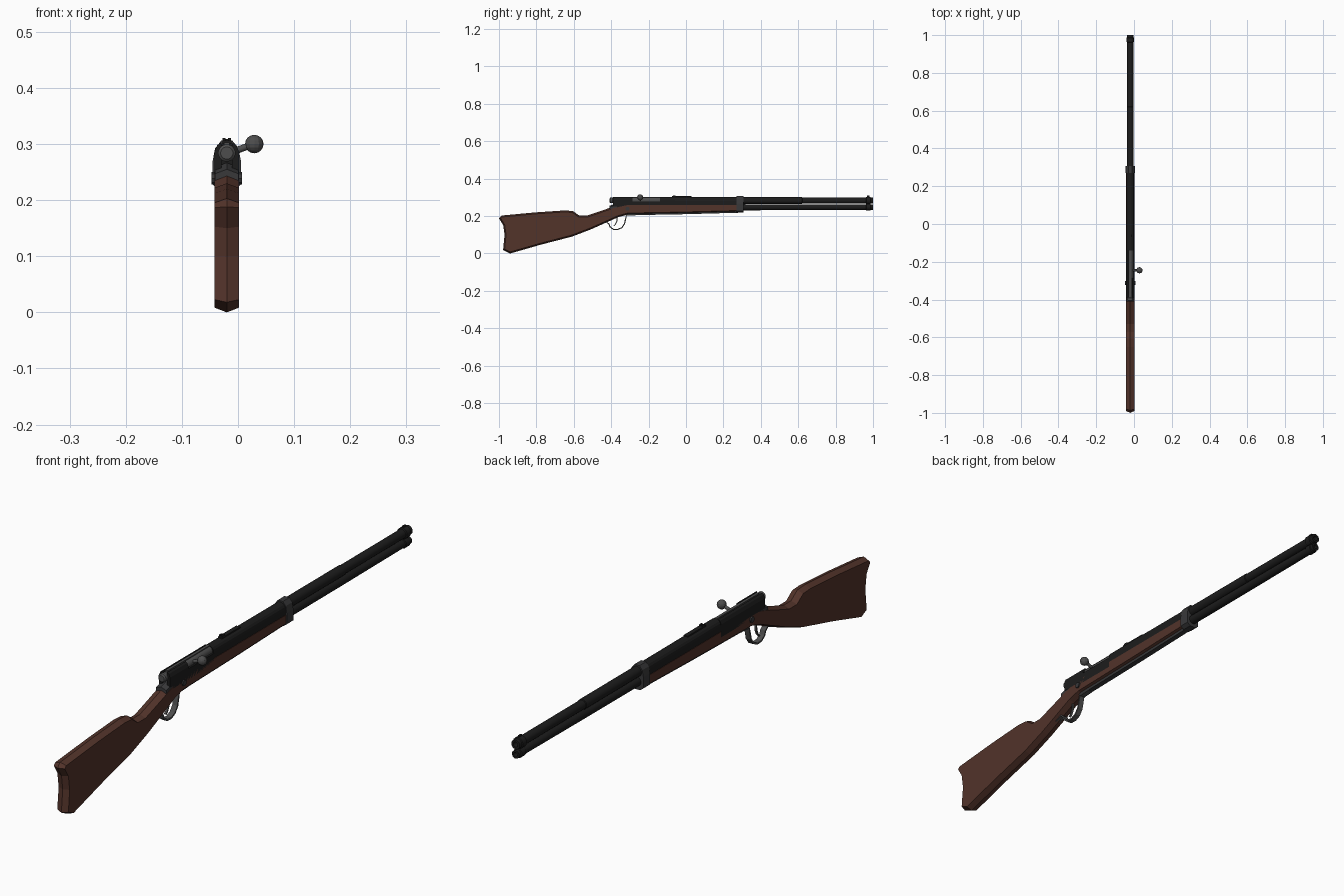
import bpy, bmesh, math
from mathutils import Vector

if "Cube" in bpy.data.objects:
    bpy.data.objects.remove(bpy.data.objects["Cube"])

CX = -0.02   # gun centre line; the bolt knob sticks out to +x


def material(name, rgb):
    m = bpy.data.materials.new(name)
    m.diffuse_color = (*rgb, 1)
    m.use_nodes = True
    m.node_tree.nodes["Principled BSDF"].inputs["Base Color"].default_value = m.diffuse_color
    return m


WOOD = material("wood", (0.085, 0.033, 0.023))
BLACK = material("blued_steel", (0.012, 0.012, 0.012))
STEEL = material("bare_steel", (0.075, 0.075, 0.075))
DARK = material("dark_steel", (0.04, 0.04, 0.042))


def finish(name, bm, mat, smooth=False):
    bmesh.ops.recalc_face_normals(bm, faces=bm.faces)
    me = bpy.data.meshes.new(name)
    bm.to_mesh(me)
    bm.free()
    ob = bpy.data.objects.new(name, me)
    bpy.context.collection.objects.link(ob)
    me.materials.append(mat)
    if smooth:
        bpy.context.view_layer.objects.active = ob
        ob.select_set(True)
        bpy.ops.object.shade_smooth_by_angle(angle=math.radians(40))
        ob.select_set(False)
    return ob


def skin(name, loops, mat, caps=True, closed=False, smooth=False):
    """Join equal-length vertex loops with quads."""
    bm = bmesh.new()
    rows = [[bm.verts.new(p) for p in loop] for loop in loops]
    n = len(rows[0])
    pairs = list(zip(rows, rows[1:])) + ([(rows[-1], rows[0])] if closed else [])
    for a, b in pairs:
        for i in range(n):
            bm.faces.new((a[i], a[(i + 1) % n], b[(i + 1) % n], b[i]))
    if caps and not closed:
        bm.faces.new(rows[0])
        bm.faces.new(rows[-1])
    return finish(name, bm, mat, smooth)


def lathe(name, prof, z, mat, n=16):
    """Spin (y, radius) points about a lengthwise axis."""
    ang = [2 * math.pi * (i + 0.5) / n for i in range(n)]
    return skin(name, [[(CX + r * math.cos(a), y, z + r * math.sin(a)) for a in ang]
                       for y, r in prof], mat, smooth=True)


def prism(name, sec, y0, y1, mat, dz=0):
    """Extrude an (x, z) section along y, x measured from the centre line."""
    return skin(name, [[(CX + x, y, z + d) for x, z in sec]
                       for y, d in ((y0, 0), (y1, dz))], mat)


def box(name, x0, x1, y0, y1, z0, z1, mat):
    return prism(name, [(x0, z0), (x1, z0), (x1, z1), (x0, z1)], y0, y1, mat)


def ribbon(name, pts, t, w, mat):
    """Flat strip following a (y, z) path."""
    p = [Vector(q) for q in pts]
    loops = []
    for i, q in enumerate(p):
        d = (p[min(i + 1, len(p) - 1)] - p[max(i - 1, 0)]).normalized()
        nrm = Vector((-d.y, d.x)) * t / 2
        loops.append([(CX + sx * w, *(q + nrm * sn))
                      for sx, sn in ((-1, -1), (1, -1), (1, 1), (-1, 1))])
    return skin(name, loops, mat)


def inset(pts, d):
    """Move a counter-clockwise outline inwards by d."""
    p = [Vector(q) for q in pts]
    out = []
    for i, q in enumerate(p):
        a = (q - p[i - 1]).normalized()
        b = (p[(i + 1) % len(p)] - q).normalized()
        na, nb = Vector((-a.y, a.x)), Vector((-b.y, b.x))
        out.append(q + (na + nb) * d / (1 + na.dot(nb)))
    return out


def rod(name, a, b, r, mat, n=10):
    a, b = Vector(a), Vector(b)
    bm = bmesh.new()
    bmesh.ops.create_cone(bm, cap_ends=True, segments=n, radius1=r, radius2=r, depth=(b - a).length)
    bmesh.ops.rotate(bm, verts=bm.verts, matrix=(b - a).to_track_quat('Z', 'Y').to_matrix())
    bmesh.ops.translate(bm, verts=bm.verts, vec=(a + b) / 2)
    return finish(name, bm, mat, True)


# Wooden stock: one silhouette with a centre ridge all round
outline = [(-0.94, 0.0), (-0.78, 0.046), (-0.61, 0.09), (-0.51, 0.128), (-0.42, 0.168),
           (-0.36, 0.195), (-0.31, 0.208), (0.0, 0.214), (0.29, 0.222), (0.29, 0.268),
           (-0.31, 0.268), (-0.39, 0.25), (-0.47, 0.222), (-0.53, 0.202), (-0.57, 0.202),
           (-0.605, 0.227), (-0.65, 0.23), (-0.80, 0.22), (-0.985, 0.203), (-1.0, 0.188),
           (-0.977, 0.15), (-0.97, 0.10), (-0.978, 0.018)]
side = inset(outline, 0.008)
skin("stock", [[(CX - 0.022, *p) for p in side], [(CX, *p) for p in outline],
               [(CX + 0.022, *p) for p in side]], WOOD)

# Dark plate under the fore-end
skin("underside_plate", [[(CX + x, y, z + dz) for x, dz in
     ((-0.014, 0.012), (-0.010, -0.003), (0.010, -0.003), (0.014, 0.012))]
     for y, z in ((-0.32, 0.207), (0.0, 0.213), (0.29, 0.221))], DARK)

# Barrel and magazine tube with hollow muzzles
lathe("barrel", [(0.25, 0.0185), (0.62, 0.0185), (0.622, 0.0165), (0.962, 0.0165),
                 (0.964, 0.0205), (0.986, 0.0205), (0.988, 0.017), (1.0, 0.017),
                 (1.0, 0.009), (0.95, 0.009)], 0.283, BLACK)
lathe("magazine_tube", [(0.25, 0.0165), (0.62, 0.016), (0.962, 0.0145), (0.964, 0.0175),
                        (0.986, 0.0175), (0.988, 0.0145), (1.0, 0.0145),
                        (1.0, 0.008), (0.95, 0.008)], 0.247, BLACK)
box("front_sight", -0.003, 0.003, 0.968, 0.982, 0.30, 0.309, BLACK)

# Upper handguard with arched top
arch = [(0.021 * math.cos(a), 0.282 + 0.021 * math.sin(a))
        for a in (math.pi * i / 8 for i in range(9))]
prism("handguard", [(0.021, 0.25)] + arch + [(-0.021, 0.25)], -0.14, 0.285, BLACK, -0.001)

# Rear sight: base, ramp and notch leaf
box("rear_sight_base", -0.008, 0.008, -0.075, 0.03, 0.298, 0.306, BLACK)
for s in (-1, 1):
    box("rear_sight_leaf", s * 0.005 - 0.0025, s * 0.005 + 0.0025, -0.07, -0.055, 0.30, 0.311, BLACK)

# Receiver: low bed, and taller slotted walls at the rear
prism("receiver_bed", [(-0.022, 0.24), (0.022, 0.24), (0.022, 0.279), (-0.022, 0.279)],
      -0.37, -0.14, BLACK)
for s in (-1, 1):
    wall = [(s * x, z) for x, z in ((0.022, 0.25), (0.022, 0.286), (0.017, 0.298),
                                    (0.011, 0.303), (0.009, 0.296), (0.009, 0.25))]
    prism("receiver_wall", wall, -0.39, -0.285 if s > 0 else -0.14, BLACK)

# Bolt body, cocking piece and tang behind it
lathe("bolt", [(-0.408, 0.011), (-0.404, 0.0155), (-0.392, 0.0155), (-0.39, 0.0135),
               (-0.36, 0.0135), (-0.355, 0.0165), (-0.14, 0.0165)], 0.284, STEEL)
box("bolt_rib", -0.005, 0.005, -0.38, -0.14, 0.295, 0.303, STEEL)
skin("tang", [[(CX + x, y, z + dz) for x, dz in
     ((-0.021, -0.02), (-0.021, 0), (0, 0.008), (0.021, 0), (0.021, -0.02))]
     for y, z in ((-0.41, 0.247), (-0.375, 0.258), (-0.33, 0.264))], DARK)

# Bolt handle with faceted ball knob
rod("bolt_handle", (CX + 0.008, -0.245, 0.285), (0.028, -0.245, 0.300), 0.006, STEEL)
bm = bmesh.new()
bmesh.ops.create_uvsphere(bm, u_segments=12, v_segments=8, radius=0.0165)
bmesh.ops.translate(bm, verts=bm.verts, vec=(0.029, -0.245, 0.300))
finish("bolt_knob", bm, STEEL)

# Barrel band wrapped round fore-end and barrel
half = [(0.012, 0.218), (0.0255, 0.228), (0.0255, 0.268), (0.021, 0.292), (0.010, 0.306)]
prism("barrel_band", half + [(-x, z) for x, z in reversed(half)], 0.27, 0.308, DARK)

# Cross screw showing on both sides
rod("cross_screw", (CX - 0.027, -0.313, 0.239), (CX + 0.027, -0.313, 0.239), 0.011, DARK, 8)

# Trigger guard and trigger
ribbon("trigger_guard", [(-0.455, 0.158), (-0.425, 0.168), (-0.412, 0.157), (-0.406, 0.142),
                         (-0.388, 0.129), (-0.365, 0.128), (-0.343, 0.138), (-0.329, 0.158),
                         (-0.324, 0.18), (-0.318, 0.205), (-0.27, 0.207)], 0.006, 0.010, STEEL)
ribbon("trigger", [(-0.368, 0.20), (-0.370, 0.172), (-0.378, 0.155), (-0.386, 0.147)],
       0.005, 0.004, STEEL)
